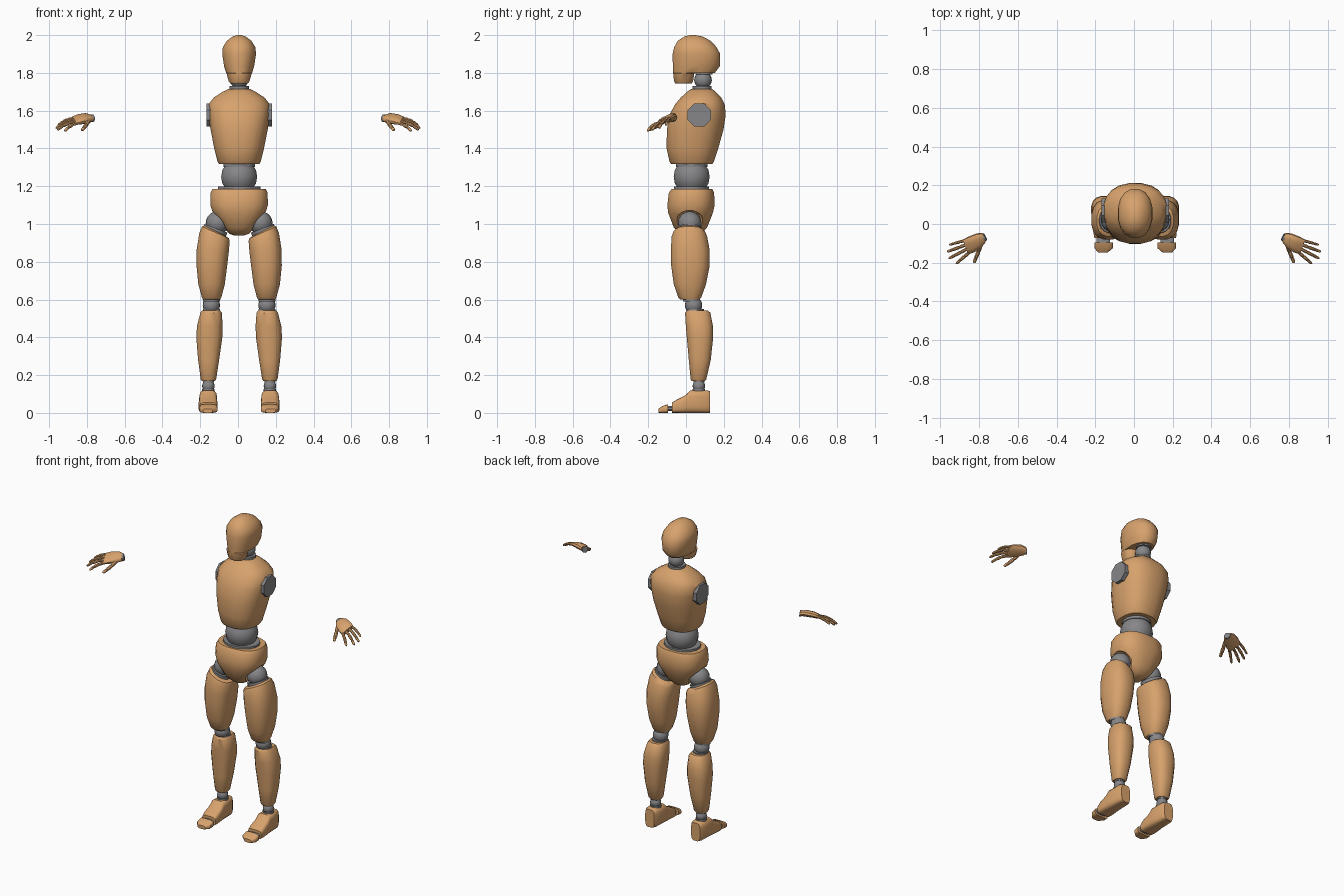
import bpy, bmesh, math
from mathutils import Vector

OX = 0.006  # sideways shift of the body


def material(name, rgb):
    m = bpy.data.materials.new(name)
    m.diffuse_color = (*rgb, 1)
    return m


WOOD = material("tan_wood", (0.68, 0.36, 0.15))
GRAY = material("joint_gray", (0.24, 0.24, 0.25))


def finish(name, bm, mat):
    bmesh.ops.recalc_face_normals(bm, faces=bm.faces)
    me = bpy.data.meshes.new(name)
    bm.to_mesh(me)
    bm.free()
    me.materials.append(mat)
    ob = bpy.data.objects.new(name, me)
    bpy.context.collection.objects.link(ob)
    return ob


def loft(name, rings, mat=WOOD, n=16, p=2.0):
    """Skin superellipse rings given as (centre, half axis u, half axis v)."""
    bm = bmesh.new()
    loops = []
    for c, u, v in rings:
        c, u, v = Vector(c), Vector(u), Vector(v)
        loop = []
        for i in range(n):
            a = 2 * math.pi * (i + 0.5) / n
            ca, sa = math.cos(a), math.sin(a)
            cu = math.copysign(abs(ca) ** (2 / p), ca)
            sv = math.copysign(abs(sa) ** (2 / p), sa)
            loop.append(bm.verts.new(c + u * cu + v * sv))
        loops.append(loop)
    for a, b in zip(loops, loops[1:]):
        for i in range(n):
            j = (i + 1) % n
            bm.faces.new((a[i], a[j], b[j], b[i]))
    bm.faces.new(loops[0])
    bm.faces.new(loops[-1])
    return finish(name, bm, mat)


def zring(z, x0, x1, y0, y1, tilt=0.0, s=1):
    """Ring around the vertical, from extents; s mirrors it."""
    c = (OX + s * (x0 + x1) / 2, (y0 + y1) / 2, z)
    return c, (s * (x1 - x0) / 2, 0, tilt), (0, (y1 - y0) / 2, 0)


def yring(y, x0, x1, z0, z1, s):
    c = (OX + s * (x0 + x1) / 2, y, (z0 + z1) / 2)
    return c, (s * (x1 - x0) / 2, 0, 0), (0, 0, (z1 - z0) / 2)


def ball(name, c, r, mat=GRAY):
    bm = bmesh.new()
    bmesh.ops.create_uvsphere(bm, u_segments=16, v_segments=10, radius=r)
    bmesh.ops.translate(bm, vec=c, verts=bm.verts)
    return finish(name, bm, mat)


def disc(name, c, r, depth, axis=(0, 0, 1), n=16, squash=1.0):
    d = Vector(axis).normalized()
    u = d.orthogonal().normalized() if abs(d.z) < 0.8 else Vector((0, 1, 0)).cross(d).normalized()
    v = d.cross(u) * squash
    c = Vector(c)
    return loft(name, [(c + d * k * depth / 2, u * r, v * r) for k in (-1, 1)], GRAY, n)


# Head with jaw step under the skull
loft("head", [zring(z, -w, w, a, b) for z, w, a, b in (
    (1.745, 0.048, -0.058, 0.032), (1.755, 0.056, -0.064, 0.038),
    (1.798, 0.068, -0.069, 0.045), (1.80, 0.070, -0.070, 0.155),
    (1.835, 0.081, -0.072, 0.181), (1.90, 0.091, -0.073, 0.183),
    (1.935, 0.088, -0.065, 0.165), (1.97, 0.066, -0.045, 0.132),
    (1.992, 0.036, -0.01, 0.09), (2.0, 0.012, 0.02, 0.05))], p=2.2)

# Neck
ball("neck_ball", (OX, 0.09, 1.762), 0.047)
disc("neck_collar", (OX, 0.085, 1.72), 0.052, 0.02)
disc("skull_socket", (OX, 0.095, 1.797), 0.045, 0.012)

# Torso
loft("torso", [zring(z, -w, w, a, b) for z, w, a, b in (
    (1.318, 0.108, -0.08, 0.14), (1.328, 0.115, -0.088, 0.148),
    (1.40, 0.133, -0.104, 0.172), (1.50, 0.153, -0.103, 0.20),
    (1.58, 0.163, -0.088, 0.212), (1.635, 0.163, -0.058, 0.206),
    (1.67, 0.135, -0.028, 0.188), (1.70, 0.088, 0.005, 0.158),
    (1.716, 0.055, 0.03, 0.138))], n=20, p=2.4)

# Waist
disc("chest_plate", (OX, 0.03, 1.312), 0.085, 0.02)
loft("waist_ball", [zring(z, -r, r, 0.03 - r, 0.03 + r) for z, r in (
    (1.19, 0.075), (1.215, 0.091), (1.25, 0.097), (1.285, 0.091), (1.31, 0.075))], GRAY)
disc("hip_plate", (OX, 0.028, 1.19), 0.115, 0.016, squash=0.82)

# Pelvis, hollowed for the hip balls
pelvis = loft("pelvis", [zring(z, -w, w, a, b) for z, w, a, b in (
    (0.938, 0.022, 0.0, 0.05), (0.947, 0.05, -0.03, 0.08),
    (0.98, 0.088, -0.065, 0.112), (1.06, 0.141, -0.096, 0.144),
    (1.10, 0.154, -0.10, 0.153), (1.165, 0.152, -0.092, 0.15),
    (1.185, 0.142, -0.078, 0.14))], n=20, p=2.5)

for s, side in ((-1, "right"), (1, "left")):
    # Shoulder plate
    disc(side + "_shoulder_plate", (OX + s * 0.155, 0.07, 1.577), 0.067, 0.038, (s, 0, 0), 8)

    # Hip joint
    hip = (OX + s * 0.115, 0.02, 1.005)
    cutter = ball(side + "_hip_cutter", hip, 0.074)
    cutter.hide_render = True
    cutter.hide_set(True)
    cut = pelvis.modifiers.new(side + "_hip_socket", "BOOLEAN")
    cut.operation = "DIFFERENCE"
    cut.object = cutter
    ball(side + "_hip_ball", hip, 0.062)
    disc(side + "_hip_rim", (OX + s * 0.126, 0.018, 0.968), 0.066, 0.02, (-s * 0.38, 0, 1))

    # Thigh
    loft(side + "_thigh", [zring(z, x0, x1, a, b, t, s) for z, x0, x1, a, b, t in (
        (0.60, 0.10, 0.193, -0.03, 0.072, 0), (0.612, 0.093, 0.198, -0.042, 0.082, 0),
        (0.68, 0.075, 0.217, -0.066, 0.107, 0), (0.78, 0.062, 0.227, -0.08, 0.127, 0),
        (0.86, 0.053, 0.226, -0.082, 0.127, 0.006), (0.93, 0.049, 0.212, -0.077, 0.113, 0.022),
        (0.955, 0.052, 0.198, -0.066, 0.10, 0.032), (0.963, 0.066, 0.186, -0.05, 0.085, 0.03))], p=2.5)

    # Knee
    ball(side + "_knee_ball", (OX + s * 0.147, 0.04, 0.57), 0.046)
    disc(side + "_knee_upper_rim", (OX + s * 0.147, 0.03, 0.597), 0.046, 0.016)
    disc(side + "_knee_lower_rim", (OX + s * 0.147, 0.05, 0.543), 0.046, 0.014)

    # Shin
    loft(side + "_shin", [zring(z, x0, x1, a, b, 0, s) for z, x0, x1, a, b in (
        (0.168, 0.128, 0.197, 0.03, 0.10), (0.178, 0.121, 0.204, 0.024, 0.108),
        (0.28, 0.105, 0.218, 0.014, 0.132), (0.40, 0.088, 0.228, 0.003, 0.145),
        (0.46, 0.086, 0.224, -0.002, 0.144), (0.53, 0.091, 0.206, -0.006, 0.13),
        (0.543, 0.1, 0.197, 0.004, 0.115))], p=2.5)

    # Ankle
    ball(side + "_ankle_ball", (OX + s * 0.163, 0.068, 0.142), 0.033)
    disc(side + "_ankle_upper_rim", (OX + s * 0.163, 0.068, 0.166), 0.03, 0.012)
    disc(side + "_ankle_lower_rim", (OX + s * 0.163, 0.068, 0.12), 0.034, 0.012)

    # Foot, toe hinge and toe block
    loft(side + "_foot", [yring(y, x0, x1, 0, z, s) for y, x0, x1, z in (
        (0.128, 0.132, 0.196, 0.115), (0.11, 0.121, 0.206, 0.12), (0.022, 0.117, 0.211, 0.12),
        (-0.002, 0.116, 0.213, 0.094), (-0.05, 0.114, 0.215, 0.07),
        (-0.073, 0.117, 0.211, 0.055))], p=4)
    loft(side + "_toe_hinge", [yring(y, 0.13, 0.2, 0.01, 0.038, s)
                               for y in (-0.07, -0.105)], GRAY, 12, 3)
    loft(side + "_toes", [yring(y, x0, x1, 0, z, s) for y, x0, x1, z in (
        (-0.095, 0.115, 0.211, 0.046), (-0.125, 0.115, 0.211, 0.036),
        (-0.146, 0.14, 0.192, 0.022))], p=4)

    # Palm, slanting down toward the front
    def hv(x, y, z):
        return Vector((s * x, y, z))
    along = hv(0.85, -0.45, -0.12).normalized()
    across = hv(0.3, 0.87, 0.4).normalized()
    up = along.cross(across).normalized()
    loft(side + "_palm", [(hv(*c), across * w, up * h) for c, w, h in (
        ((0.774, -0.07, 1.56), 0.026, 0.016), ((0.80, -0.085, 1.561), 0.04, 0.02),
        ((0.84, -0.106, 1.554), 0.046, 0.018), ((0.87, -0.118, 1.546), 0.043, 0.012))], n=12, p=2.6)
    disc(side + "_wrist_plate", hv(0.772, -0.069, 1.56), 0.02, 0.012, along, 10)

    # Fingers and thumb with pinched joints
    def digit(name, base, tip, r, lift):
        b, t = hv(*base), hv(*tip)
        d = (t - b).normalized()
        u = d.cross(Vector((0, 0, 1))).normalized()
        v = u.cross(d)
        rings = []
        for k, w in ((0, 0.9), (0.3, 1), (0.36, 0.72), (0.42, 1), (0.66, 0.92),
                     (0.71, 0.68), (0.76, 0.88), (0.95, 0.75), (1, 0.35)):
            c = b.lerp(t, k) + Vector((0, 0, lift * 4 * k * (1 - k)))
            rings.append((c, u * r * w, v * r * w))
        loft(name, rings, WOOD, 8)
    digit(side + "_little_finger", (0.868, -0.084, 1.56), (0.953, -0.107, 1.523), 0.0085, 0.008)
    digit(side + "_ring_finger", (0.864, -0.106, 1.552), (0.964, -0.143, 1.507), 0.0095, 0.009)
    digit(side + "_middle_finger", (0.86, -0.128, 1.543), (0.956, -0.178, 1.498), 0.0095, 0.009)
    digit(side + "_index_finger", (0.85, -0.146, 1.534), (0.918, -0.205, 1.492), 0.0095, 0.008)
    digit(side + "_thumb", (0.79, -0.11, 1.548), (0.826, -0.2, 1.497), 0.0115, -0.004)

# Smooth shading with crisp edges
for ob in bpy.context.scene.objects:
    ob.select_set(not ob.hide_render)
bpy.context.view_layer.objects.active = pelvis
bpy.ops.object.shade_smooth_by_angle(angle=math.radians(38))
